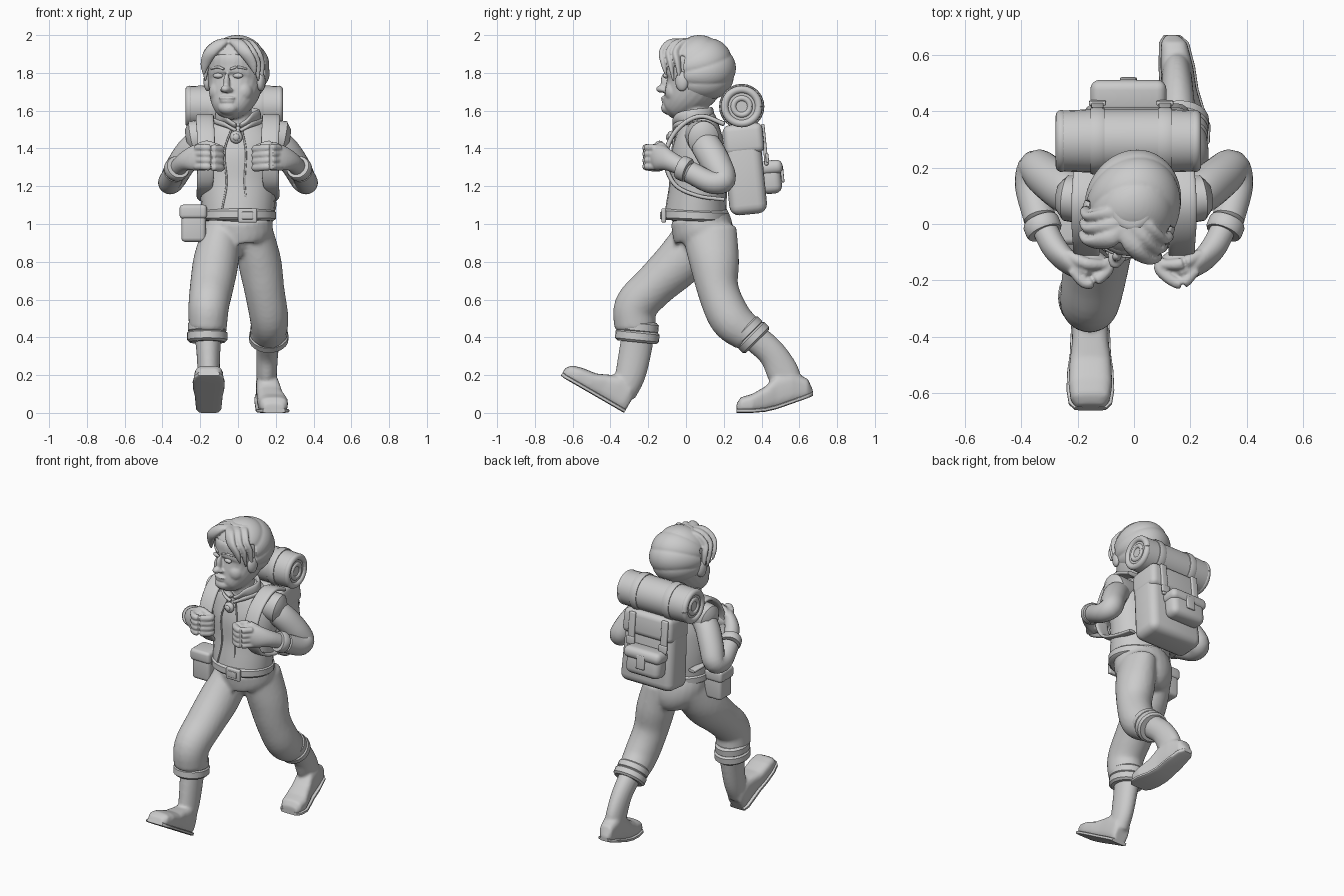
import bpy, bmesh, math
from mathutils import Vector, Matrix

cube = bpy.data.objects.get("Cube")
if cube:
    bpy.data.objects.remove(cube)
clay = bpy.data.materials.new("light_grey_clay")
clay.use_nodes = True
clay.diffuse_color = (.6, .6, .6, 1)
clay.node_tree.nodes["Principled BSDF"].inputs["Base Color"].default_value = clay.diffuse_color
SIDES = {"left": 1, "right": -1}

def finish(bm, name, matrix=None):
    if matrix:
        bm.transform(matrix)
    bmesh.ops.recalc_face_normals(bm, faces=bm.faces)
    for face in bm.faces:
        face.smooth = True
    mesh = bpy.data.meshes.new(name)
    bm.to_mesh(mesh)
    bm.free()
    mesh.set_sharp_from_angle(angle=math.radians(42))
    mesh.materials.append(clay)
    obj = bpy.data.objects.new(name, mesh)
    bpy.context.collection.objects.link(obj)
    return obj

def fuse(name, parts, voxel, relax):
    """Merge parts into one soft, continuous skin."""
    bm = bmesh.new()
    for part in parts:
        bm.from_mesh(part.data)
        bpy.data.objects.remove(part)
    skin = finish(bm, name)
    remesh = skin.modifiers.new("merge", 'REMESH')
    remesh.mode, remesh.voxel_size, remesh.use_smooth_shade = 'VOXEL', voxel, True
    smooth = skin.modifiers.new("relax", 'SMOOTH')
    smooth.factor, smooth.iterations = .5, relax

def loft(name, rings, matrix=None):
    bm = bmesh.new()
    loops = [[bm.verts.new(p) for p in ring] for ring in rings]
    for low, high in zip(loops, loops[1:]):
        for i in range(len(low)):
            bm.faces.new((low[i - 1], low[i], high[i], high[i - 1]))
    bm.faces.new(loops[0])
    bm.faces.new(loops[-1])
    return finish(bm, name, matrix)

def ellipse(center, axis, wide, deep, power=1, sides=24):
    axis = axis.normalized()
    ref = Vector((1, 0, 0)) if abs(axis.x) < .9 else Vector((0, 1, 0))
    u = (ref - axis * ref.dot(axis)).normalized()
    v = axis.cross(u)
    ring = []
    for i in range(sides):
        a = math.tau * i / sides
        c, s = (math.copysign(abs(t) ** power, t) for t in (math.cos(a), math.sin(a)))
        ring.append(center + u * c * wide + v * s * deep)
    return ring

def smooth_path(points, steps=5):
    pts = [Vector(p) for p in points]
    pts = [pts[0] * 2 - pts[1]] + pts + [pts[-1] * 2 - pts[-2]]
    out = []
    for a, b, c, d in zip(pts, pts[1:], pts[2:], pts[3:]):
        for t in (k / steps for k in range(steps)):
            out.append(b + (c - a) * t / 2 + (a * 2 - b * 5 + c * 4 - d) * t * t / 2 + (b * 3 - a - c * 3 + d) * t ** 3 / 2)
    return out + [pts[-2]]

def tube(name, points, side=1, matrix=None, power=1):
    """Loft through points of x, y, z, half width, half depth, with rounded ends."""
    path = smooth_path([(p[0] * side, *p[1:]) for p in points])
    rings = []
    for i, p in enumerate(path):
        axis = (path[min(i + 1, len(path) - 1)].xyz - path[max(i - 1, 0)].xyz).normalized()
        if i == 0:
            rings.append(ellipse(p.xyz - axis * p[4] * .3, axis, p[3] * .6, p[4] * .6, power))
        rings.append(ellipse(p.xyz, axis, max(p[3], .002), max(p[4], .002), power))
    rings.append(ellipse(p.xyz + axis * p[4] * .3, axis, p[3] * .6, p[4] * .6, power))
    return loft(name, rings, matrix)

def band(name, center, axis, wide, deep, height, lip=.93):
    axis = Vector(axis).normalized()
    return loft(name, [ellipse(Vector(center) + axis * height * h, axis, wide * s, deep * s)
                       for h, s in ((-.5, lip), (-.3, 1), (.3, 1), (.5, lip))])

def ball(name, center, radii, matrix=None):
    bm = bmesh.new()
    place = Matrix.Translation(center) @ Matrix.Diagonal((*radii, 1))
    bmesh.ops.create_uvsphere(bm, u_segments=24, v_segments=14, radius=1, matrix=place)
    return finish(bm, name, matrix)

def box(name, center, size, tilt=0, round_edge=.02, taper=1):
    bm = bmesh.new()
    bmesh.ops.create_cube(bm, size=1)
    for v in bm.verts:
        v.co.x *= taper if v.co.z > 0 else 1
    bm.transform(Matrix.Diagonal((*size, 1)))
    bmesh.ops.bevel(bm, geom=bm.edges[:], offset=round_edge, segments=4, profile=.5, affect='EDGES')
    return finish(bm, name, Matrix.Translation(center) @ Matrix.Rotation(tilt, 4, 'X'))

def boot(name, shin, slices, matrix=None):
    """Slices of x, y, sole height, top height, half width; the upper is merged with the shin."""
    ahead = Vector((0, 1, 0))
    upper = [ellipse(Vector((x, y, (low + top) / 2)), ahead, w, (top - low) / 2, .65) for x, y, low, top, w in slices]
    sole = [ellipse(Vector((x, y, low + .011)), ahead, w + .007, .011, .4) for x, y, low, top, w in slices]
    fuse(name + "_boot", [tube("shin", shin), loft("upper", upper, matrix)], .009, 5)
    loft(name + "_sole", sole, matrix)

# Vest, belt and clasp
tube("vest", [(0, .05, 1.04, .19, .165), (0, .055, 1.1, .195, .16), (0, .066, 1.22, .205, .152),
              (.005, .067, 1.36, .215, .147), (0, .07, 1.46, .2, .125), (0, .07, 1.53, .15, .1), (0, .06, 1.56, .1, .085)])
band("belt", (0, .052, 1.045), (0, .04, 1), .2, .175, .06)
box("buckle", (.05, -.118, 1.045), (.1, .025, .075), 0, .008)
box("buckle_plate", (.05, -.13, 1.045), (.06, .015, .04), 0, .005)
for name, x in (("right_seam", -.06), ("left_seam", .035)):
    tube(name, [(x * .6, -.055, 1.5, .005, .005), (x * 1.2, -.074, 1.38, .005, .005),
                (x, -.084, 1.22, .005, .005), (x * 1.4, -.097, 1.08, .005, .005)])
ball("clasp", (-.01, -.078, 1.46), (.034, .022, .034))
ball("clasp_stone", (-.01, -.096, 1.46), (.018, .01, .018))

# Collar, arms, fists and shoulder straps
for label, s in SIDES.items():
    tube(label + "_collar", [(.015, -.048, 1.52, .014, .025), (.075, -.03, 1.555, .014, .036), (.108, .045, 1.568, .014, .04),
                             (.07, .115, 1.575, .014, .04), (0, .135, 1.58, .014, .04)], s)
    tube(label + "_collar_edge", [(.012, -.06, 1.495, .01, .012), (.07, -.05, 1.525, .01, .014), (.125, .03, 1.545, .01, .014)], s)
    tube(label + "_sleeve", [(.17, .08, 1.45, .07, .07), (.24, .115, 1.4, .075, .08), (.305, .165, 1.31, .074, .078),
                             (.346, .195, 1.235, .068, .068), (.362, .13, 1.222, .06, .06), (.335, .02, 1.275, .058, .058)], s)
    band(label + "_cuff", (.325 * s, -.01, 1.292), (-.1 * s, -.25, .11), .066, .066, .05)
    tube(label + "_armhole", [(.12, .075, 1.47, .085, .08), (.2, .088, 1.458, .084, .092), (.24, .093, 1.45, .082, .096)], s)
    fist = [tube("back", [(.325, 0, 1.29, .045, .045), (.285, -.08, 1.33, .045, .052), (.235, -.135, 1.35, .04, .068),
                          (.165, -.175, 1.354, .036, .07)], s), ball("palm", (.165 * s, -.145, 1.352), (.075, .058, .068))]
    for i in range(4):
        z = 1.304 + i * .033
        fist.append(tube("finger", [(.22, -.165, z, .018, .018), (.165, -.212, z, .02, .02),
                                    (.095, -.165, z - .006, .021, .021), (.1, -.125, z - .006, .018, .018)], s))
    fist.append(tube("thumb", [(.235, -.11, 1.39, .022, .022), (.17, -.14, 1.42, .022, .022), (.1, -.145, 1.404, .017, .017)], s))
    fuse(label + "_hand", fist, .006, 2)
    tube(label + "_shoulder_strap", [(.18, .2, 1.13, .025, .01), (.195, .06, 1.15, .025, .01), (.175, -.06, 1.21, .042, .012),
                                     (.17, -.11, 1.34, .046, .013), (.17, -.075, 1.46, .047, .013), (.175, .0, 1.54, .047, .013),
                                     (.175, .09, 1.57, .047, .013), (.17, .2, 1.53, .045, .013)], s, None, .6)

# Trousers and rolled cuffs
fuse("trousers", [
    tube("pelvis", [(0, .07, 1.04, .18, .155), (0, .09, .96, .185, .162), (.005, .1, .89, .155, .15), (.01, .09, .85, .07, .1)]),
    tube("right", [(-.085, .085, .96, .1, .13), (-.115, -.025, .81, .12, .132), (-.138, -.165, .675, .116, .115),
                   (-.155, -.265, .565, .108, .114), (-.16, -.27, .45, .101, .11)]),
    tube("left", [(.085, .125, .96, .1, .145), (.115, .15, .8, .114, .132), (.14, .17, .65, .106, .11),
                  (.165, .235, .5, .102, .112), (.163, .33, .415, .092, .097)])], .012, 5)
for i, r in enumerate((.103, .107)):
    band(f"right_trouser_cuff_{i}", (-.163, -.258, .455 - i * .05), (0, .1, 1), r, r + .01, .062, .88)
    band(f"left_trouser_cuff_{i}", (.163, .325 + i * .033, .432 - i * .033), (0, -.75, .75), r - .003, r - .009, .056, .88)

# Boots
boot("right", [(-.16, -.25, .44, .075, .085), (-.157, -.268, .33, .064, .086), (-.155, -.295, .2, .058, .08), (-.155, -.33, .1, .055, .065)],
     [(0, 0, 0, .11, .046), (0, -.03, 0, .16, .06), (0, -.1, 0, .17, .064), (0, -.16, 0, .14, .066), (0, -.23, 0, .107, .075),
      (0, -.31, 0, .096, .078), (0, -.365, 0, .08, .07), (0, -.388, .004, .05, .05)],
     Matrix.Translation((-.155, -.328, 0)) @ Matrix.Rotation(math.radians(-30), 4, 'X'))
boot("left", [(.16, .345, .415, .065, .075), (.155, .455, .315, .058, .075), (.152, .515, .21, .054, .085), (.152, .55, .13, .052, .07)],
     [(.135, .672, .09, .12, .022), (.142, .645, .078, .18, .046), (.152, .56, .048, .22, .058), (.16, .48, .02, .2, .062),
      (.17, .42, .006, .14, .07), (.185, .35, 0, .1, .08), (.19, .29, 0, .083, .072), (.19, .268, 0, .05, .052)])

# Head, turned a little toward its right
turn = Matrix.Translation((-.01, .05, 0)) @ Matrix.Rotation(math.radians(-17), 4, 'Z') @ Matrix.Translation((0, -.05, 0))
face = [tube("skull", [(0, -.085, 1.59, .055, .05), (0, -.065, 1.61, .088, .076), (0, -.02, 1.66, .122, .114), (0, .03, 1.73, .142, .15),
                       (0, .05, 1.8, .15, .168), (0, .06, 1.88, .148, .17), (0, .06, 1.95, .11, .12)], 1, turn),
        tube("neck", [(0, .06, 1.5, .075, .075), (0, .04, 1.64, .072, .072)]), ball("nose", (0, -.122, 1.75), (.017, .02, .05), turn),
        ball("tip", (0, -.136, 1.715), (.026, .031, .021), turn), ball("upper_lip", (0, -.12, 1.668), (.045, .017, .01), turn),
        ball("lower_lip", (0, -.118, 1.65), (.038, .017, .011), turn), ball("chin", (0, -.092, 1.615), (.055, .046, .038), turn)]
for label, s in SIDES.items():
    face.append(ball("cheek", (.062 * s, -.045, 1.7), (.058, .052, .06), turn))
    face.append(ball("nostril", (.02 * s, -.124, 1.71), (.014, .016, .012), turn))
    ball(label + "_eye", (.055 * s, -.096, 1.785), (.028, .016, .014), turn)
    ball(label + "_ear", (.147 * s, .02, 1.755), (.022, .036, .052), turn)
    tube(label + "_brow", [(.018, -.115, 1.82, .006, .006), (.055, -.104, 1.831, .006, .007), (.1, -.075, 1.82, .004, .004)], s, turn)
fuse("head", face, .006, 5)

# Hair: a ridged cap sunk into the skull over the face, with fringe locks swept from a parting
bm = bmesh.new()
bmesh.ops.create_uvsphere(bm, u_segments=96, v_segments=72, radius=1)
middle = Vector((0, .072, 1.818))
for v in bm.verts:
    fan = math.atan2(v.co.z + .3, v.co.y + 1.1)
    scale = .99 + .05 * abs(math.sin(9 * fan + v.co.x)) ** .5
    v.co = middle + Vector((v.co.x * .164, v.co.y * .188, v.co.z * .175)) * scale
    if v.co.z < 1.89 and v.co.y < .03 + max(0, 1.74 - v.co.z) * .6:
        v.co = middle.lerp(v.co, .78)
hair = [finish(bm, "cap", turn)]
for label, s in SIDES.items():
    for i in range(3):
        back = i * .042
        hair.append(tube("lock", [(-.015 * s, -.02 + back, 1.968, .024, .014), (.045 + i * .012, -.075 + back, 1.958, .032, .02),
                                  (.095 + i * .014, -.1 + back, 1.91, .033, .02), (.13 + i * .009, -.085 + back, 1.85, .026, .016),
                                  (.143 + i * .004, -.07 + back, 1.79 - i * .03, .005, .006)], s, turn))
fuse("hair", hair, .0065, 1)

# Backpack with flap, pocket and buckled straps
lean = .1
box("backpack", (.01, .31, 1.29), (.39, .2, .48), lean, .05, .9)
box("backpack_flap", (.01, .305, 1.45), (.37, .21, .16), lean, .035, .95)
box("pocket", (-.02, .45, 1.235), (.25, .11, .15), lean, .04)
box("pocket_flap", (-.02, .452, 1.3), (.27, .12, .075), lean, .033)
box("pocket_tab", (-.02, .51, 1.265), (.06, .015, .09), lean, .006)
roll = Vector((-.02, .295, 1.622))
for label, x in (("left", .11), ("right", -.13)):
    box(label + "_flap_strap", (x, .416, 1.42), (.045, .02, .22), lean, .007)
    box(label + "_flap_buckle", (x, .43, 1.35), (.06, .016, .05), lean, .006)
    band(label + "_roll_strap", (x, roll.y, roll.z), (1, 0, 0), .12, .12, .05, .97)

# Bedroll with coiled ends, and hip pouch
band("bedroll", roll, (1, 0, 0), .112, .112, .49, .96)
for label, s in SIDES.items():
    for part, radius, thick in (("outer", .09, .02), ("inner", .044, .016)):
        ring = [(math.tau * i / 16, radius) for i in range(17)]
        tube(f"{label}_{part}_coil", [(s * roll.x + .238, roll.y + r * math.cos(a), roll.z + r * math.sin(a), thick, thick) for a, r in ring], s)
box("hip_pouch", (-.235, .0, .99), (.13, .13, .17), 0, .022)
box("hip_pouch_lid", (-.237, .0, 1.065), (.145, .145, .075), 0, .02)
